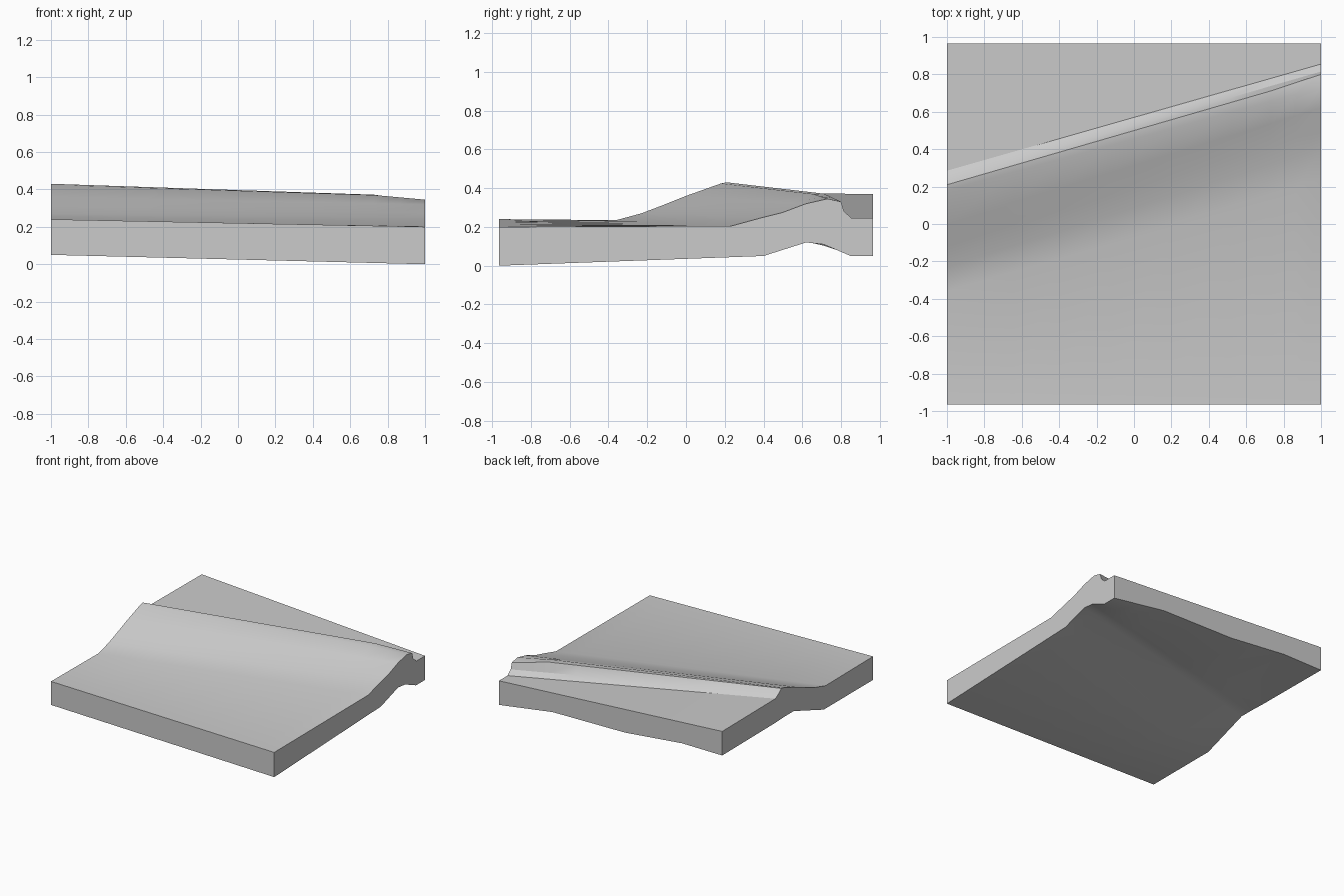
import bpy, bmesh, math

cube = bpy.data.objects.get("Cube")
if cube:
    bpy.data.objects.remove(cube, do_unlink=True)

# Cross-sections (y, z) at the two ends of the slab, front to back
TOP_LOW = [(-.965, .2), (.235, .205), (.4, .25), (.5, .275), (.62, .32),
           (.73, .345), (.8, .33), (.815, .28), (.855, .245), (.965, .245)]
TOP_HIGH = [(-.965, .24), (-.36, .235), (-.23, .27), (-.12, .312), (0, .36),
            (.18, .424), (.21, .43), (.24, .402), (.285, .375), (.965, .37)]
BASE_LOW = [(-.965, 0), (.4, .05), (.62, .12), (.71, .11), (.85, .05), (.965, .05)]
BASE_HIGH = [(-.965, .05), (-.335, .05), (.05, .185), (.15, .185), (.3, .18), (.965, .175)]

# Small height changes along the length
CREST = [(-1, 0), (.73, .028), (1, 0)]
BACK_BASE = [(-1, 0), (-.64, .025), (-.13, .007), (.52, .04), (1, 0)]


def sample(keys, x):
    for (a, va), (b, vb) in zip(keys, keys[1:]):
        if x <= b:
            return va + (vb - va) * (x - a) / (b - a)
    return keys[-1][1]


def blend(high, low, x):
    t = (x + 1) / 2
    return [[h[0] + (l[0] - h[0]) * t, h[1] + (l[1] - h[1]) * t]
            for h, l in zip(high, low)]


def section(x):
    top = blend(TOP_HIGH, TOP_LOW, x)
    base = blend(BASE_HIGH, BASE_LOW, x)
    lift = sample(CREST, x)
    top[6][1] += lift
    top[5][1] += lift / 2
    top[6][0] -= lift / 3
    for p in base[4:]:
        p[1] += sample(BACK_BASE, x)
    return top + base[::-1]


# Loft the slab through the stations and close both ends
bm = bmesh.new()
rings = [[bm.verts.new((x, y, z)) for y, z in section(x)]
         for x in (-1, -.64, -.4, -.13, .2, .52, .73, .87, 1)]
for a, b in zip(rings, rings[1:]):
    for i in range(len(a)):
        j = (i + 1) % len(a)
        bm.faces.new((a[i], a[j], b[j], b[i]))
caps = [bm.faces.new(rings[0]), bm.faces.new(rings[-1])]
bmesh.ops.recalc_face_normals(bm, faces=bm.faces[:])
bmesh.ops.triangulate(bm, faces=caps)
mesh = bpy.data.meshes.new("terrain_slab")
bm.to_mesh(mesh)
bm.free()

slab = bpy.data.objects.new("terrain_slab", mesh)
bpy.context.collection.objects.link(slab)

# Plain grey surface
mat = bpy.data.materials.new("light_grey")
mat.use_nodes = True
colour = (.6, .6, .6, 1)
mat.diffuse_color = colour
mat.node_tree.nodes["Principled BSDF"].inputs["Base Color"].default_value = colour
mesh.materials.append(mat)

# Smooth rolling ground with crisp edges
bpy.ops.object.select_all(action='DESELECT')
slab.select_set(True)
bpy.context.view_layer.objects.active = slab
bpy.ops.object.shade_smooth_by_angle(angle=math.radians(30))
